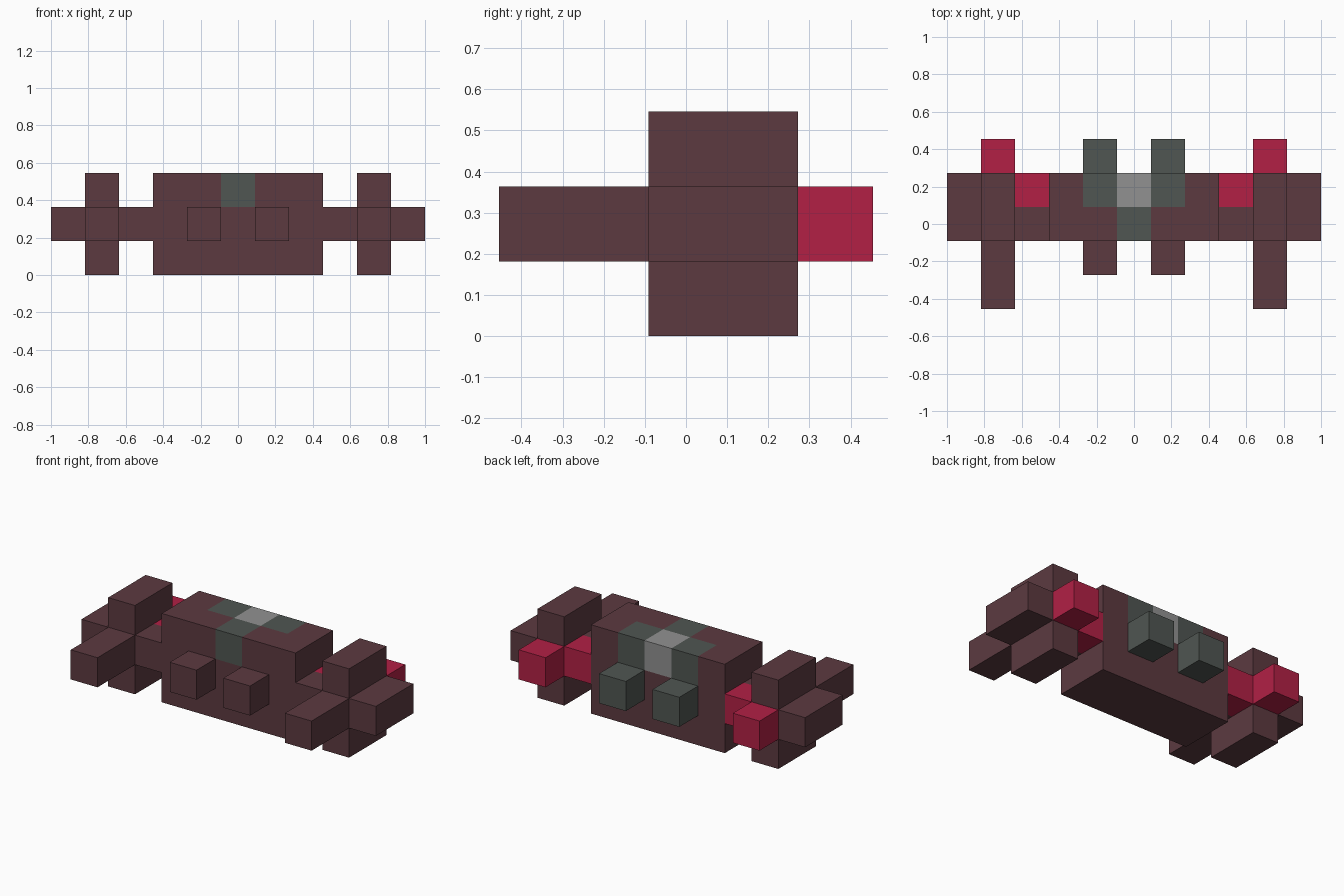
import bpy
import bmesh
from mathutils import Vector

cube = bpy.data.objects.get("Cube")
if cube:
    bpy.data.objects.remove(cube, do_unlink=True)

U = 2 / 11  # one block


def make_material(name, rgb):
    m = bpy.data.materials.new(name)
    m.use_nodes = True
    m.diffuse_color = (*rgb, 1)
    m.node_tree.nodes["Principled BSDF"].inputs["Base Color"].default_value = (*rgb, 1)
    return m


brown = make_material("dark brown hull", (0.107, 0.042, 0.051))
red = make_material("crimson", (0.445, 0.0144, 0.060))
slate = make_material("slate grey", (0.080, 0.093, 0.084))
silver = make_material("light grey", (0.283, 0.283, 0.283))


def box(name, lo, hi, *mats, paint=None, cuts=()):
    """Box between two corners in blocks, cut by planes, with faces painted by a rule."""
    lo, hi = Vector(lo), Vector(hi)
    bm = bmesh.new()
    bmesh.ops.create_cube(bm, size=1)
    for v in bm.verts:
        v.co = Vector(((hi[i] if v.co[i] > 0 else lo[i]) for i in range(3)))
    for axis, pos in cuts:
        co, no = Vector((0, 0, 0)), Vector((0, 0, 0))
        co[axis], no[axis] = pos, 1
        bmesh.ops.bisect_plane(bm, geom=bm.verts[:] + bm.edges[:] + bm.faces[:],
                               plane_co=co, plane_no=no)
    if paint:
        bm.normal_update()
        for f in bm.faces:
            f.material_index = paint(f.calc_center_median(), f.normal)
    bmesh.ops.scale(bm, vec=(U, U, U), verts=bm.verts)
    me = bpy.data.meshes.new(name)
    bm.to_mesh(me)
    bm.free()
    for m in mats:
        me.materials.append(m)
    ob = bpy.data.objects.new(name, me)
    bpy.context.collection.objects.link(ob)
    return ob


def cockpit_paint(c, n):
    """Silver canopy block at the rear top, with slate blocks on three sides."""
    if c.z < 2 or abs(c.x) > 1.5:
        return 0
    middle, rear = abs(c.x) < 0.5, c.y > 0.5
    if middle:
        return 2 if rear else 1
    return 1 if rear else 0


# Central hull
box("hull", (-2.5, -0.5, 0), (2.5, 1.5, 3), brown, slate, silver, paint=cockpit_paint,
    cuts=[(0, -1.5), (0, -0.5), (0, 0.5), (0, 1.5), (1, 0.5), (2, 2)])

# Mirrored parts, given for the +x side
parts = [
    ("front_gun", (0.5, -1.5, 1), (1.5, -0.5, 2), brown),
    ("engine", (0.5, 1.5, 1), (1.5, 2.5, 2), slate),
    ("wing_strut", (2.5, -0.5, 1), (3.5, 0.5, 2), brown),
    ("wing_conduit", (2.5, 0.5, 1), (3.5, 1.5, 2), red),
    ("wing_pod", (3.5, -0.5, 0), (4.5, 1.5, 3), brown),
    ("wing_cannon", (3.5, -2.5, 1), (4.5, -0.5, 2), brown),
    ("wing_tip", (4.5, -0.5, 1), (5.5, 1.5, 2), brown),
    ("wing_thruster", (3.5, 1.5, 1), (4.5, 2.5, 2), red),
]
for name, lo, hi, mat in parts:
    box("left_" + name, lo, hi, mat)
    box("right_" + name, (-hi[0], lo[1], lo[2]), (-lo[0], hi[1], hi[2]), mat)
